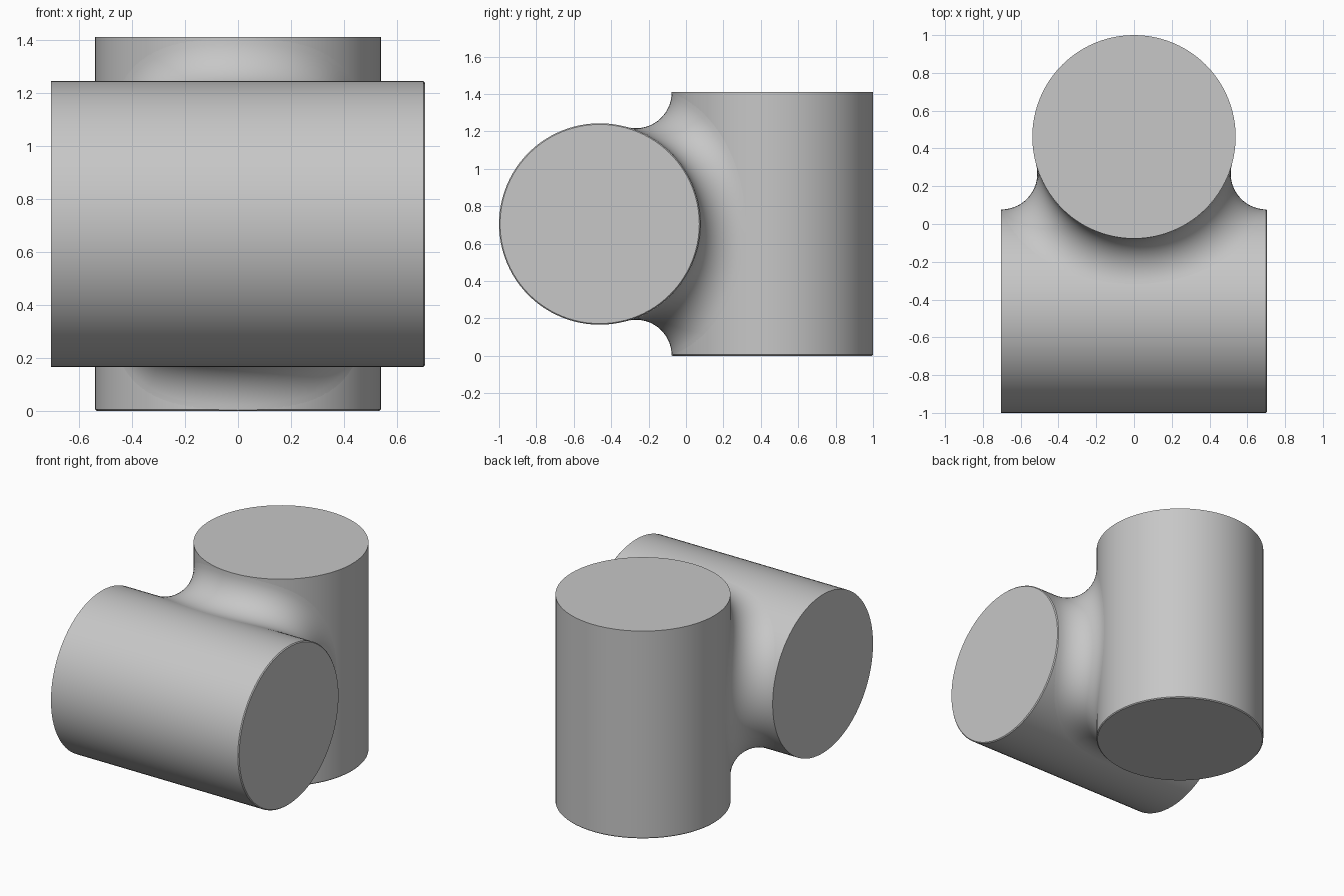
import bpy, bmesh
from math import sin, cos, pi, sqrt, copysign, radians
from mathutils import Matrix, Vector

cube = bpy.data.objects.get("Cube")
if cube:
    bpy.data.objects.remove(cube, do_unlink=True)

RADIUS = 0.5385      # both cylinders
OFFSET = 0.4615      # distance of each axis from the centre
HALF = 0.705         # half length of both cylinders
FILLET = 0.19        # rolling-ball radius of the blend
CENTRE = Vector((0, 0, HALF))

grey = bpy.data.materials.new("plain grey")
grey.use_nodes = True
grey.diffuse_color = (0.57, 0.57, 0.57, 1)
grey.node_tree.nodes["Principled BSDF"].inputs["Base Color"].default_value = grey.diffuse_color


def add_object(name, bm):
    mesh = bpy.data.meshes.new(name)
    bm.to_mesh(mesh)
    bm.free()
    mesh.materials.append(grey)
    obj = bpy.data.objects.new(name, mesh)
    bpy.context.collection.objects.link(obj)
    bpy.ops.object.select_all(action='DESELECT')
    obj.select_set(True)
    bpy.context.view_layer.objects.active = obj
    bpy.ops.object.shade_smooth_by_angle(angle=radians(30))
    return obj


def cylinder(name, y, turn):
    """Capped cylinder with a fine chamfer on its starting rim."""
    bm = bmesh.new()
    bmesh.ops.create_cone(bm, cap_ends=True, segments=96, radius1=RADIUS,
                          radius2=RADIUS, depth=2 * HALF)
    rim = [e for e in bm.edges if all(v.co.z < 0 for v in e.verts)]
    bmesh.ops.bevel(bm, geom=rim, offset=0.006, segments=1, affect='EDGES')
    place = Matrix.Translation(CENTRE + Vector((0, y, 0))) @ Matrix.Rotation(turn, 4, 'Y')
    bm.transform(place)
    add_object(name, bm)


cylinder("upright_cylinder", OFFSET, 0)
cylinder("cross_cylinder", -OFFSET, -pi / 2)

# Blend: a ball rolls round the joint, touching both cylinders
STEPS, ARC = 128, 16
reach = RADIUS + FILLET
span = reach - OFFSET
bm = bmesh.new()
rows = []
for i in range(STEPS):
    t = 2 * pi * i / STEPS
    y = -span * cos(2 * t)
    x = copysign(sqrt(max(0, reach ** 2 - (y - OFFSET) ** 2)), sin(t))
    z = copysign(sqrt(max(0, reach ** 2 - (y + OFFSET) ** 2)), cos(t))
    ball = Vector((x, y, z))
    to_upright = (Vector((0, OFFSET, z)) - ball).normalized()
    to_cross = (Vector((x, -OFFSET, 0)) - ball).normalized()
    angle = to_upright.angle(to_cross)
    row = []
    for j in range(ARC + 1):
        f = j / ARC
        ray = (to_upright * sin((1 - f) * angle) + to_cross * sin(f * angle)) / sin(angle)
        row.append(bm.verts.new(CENTRE + ball + ray * FILLET))
    rows.append(row)
for i in range(STEPS):
    a, b = rows[i], rows[(i + 1) % STEPS]
    for j in range(ARC):
        bm.faces.new((a[j], a[j + 1], b[j + 1], b[j]))

# Turn the strip to face away from the joint
bm.normal_update()
top = max(bm.faces, key=lambda f: f.calc_center_median().z)
bm.faces.ensure_lookup_table()
sample = bm.faces[ARC // 2]
if sample.normal.z < 0:
    bmesh.ops.reverse_faces(bm, faces=bm.faces[:])
add_object("blend_fillet", bm)
